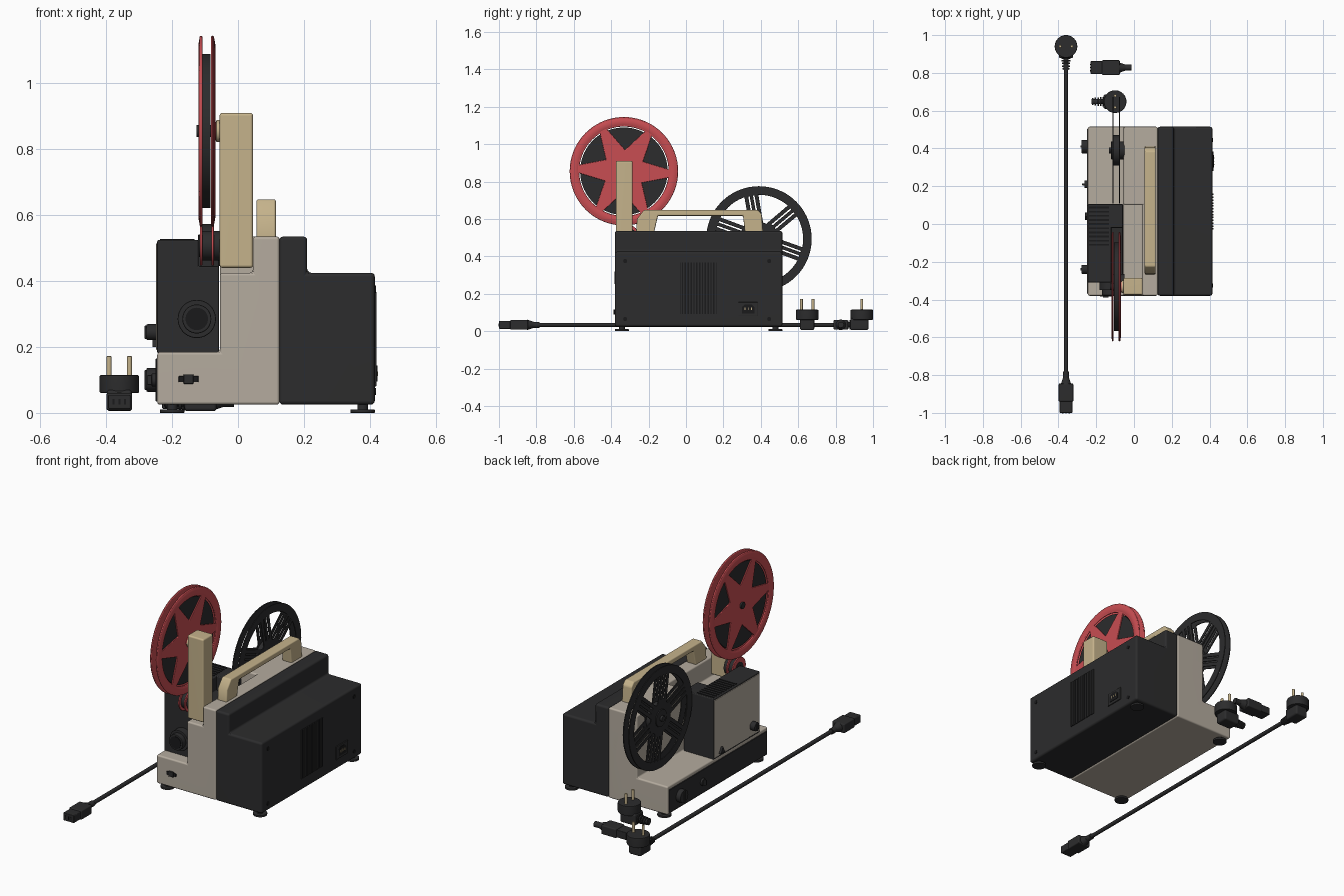
import bpy, bmesh, math
from mathutils import Matrix, Vector

if "Cube" in bpy.data.objects:
    bpy.data.objects.remove(bpy.data.objects["Cube"])

def material(name, c):
    m = bpy.data.materials.new(name)
    m.diffuse_color = (*c, 1)
    m.use_nodes = True
    m.node_tree.nodes["Principled BSDF"].inputs["Base Color"].default_value = m.diffuse_color
    return m

DARK = material("charcoal", (0.025, 0.025, 0.026))
BLACK = material("deep black", (0.010, 0.010, 0.011))
BEIGE = material("warm beige", (0.46, 0.41, 0.345))
TAN = material("cream tan", (0.56, 0.45, 0.26))
RED = material("red", (0.58, 0.075, 0.085))
FACE_X = Matrix.Rotation(math.pi/2, 4, 'Z') @ Matrix.Rotation(math.pi/2, 4, 'X')
IDENT = Matrix.Identity(4)

def finish(bm, name, mat, bevel=0, segs=3, m=IDENT):
    bmesh.ops.recalc_face_normals(bm, faces=bm.faces)
    if bevel:
        edges = [e for e in bm.edges if e.calc_face_angle(0) > 0.6]
        bmesh.ops.bevel(bm, geom=edges, offset=bevel, segments=segs, profile=0.5, affect='EDGES')
    bm.transform(m)
    me = bpy.data.meshes.new(name)
    bm.to_mesh(me)
    bm.free()
    me.materials.append(mat)
    ob = bpy.data.objects.new(name, me)
    bpy.context.collection.objects.link(ob)
    if bevel:
        ob.modifiers.new("even normals", 'WEIGHTED_NORMAL').keep_sharp = True
    return ob

def box(name, mat, x, y, z, bevel=0, m=IDENT):
    bm = bmesh.new()
    bmesh.ops.create_cube(bm, size=1)
    for v in bm.verts:
        v.co = Vector([(r[0]+r[1])/2 + c*(r[1]-r[0]) for r, c in zip((x, y, z), v.co)])
    return finish(bm, name, mat, bevel, 3, m)

def prism(name, mat, pts, axis, a, b, bevel=0):
    """Extrude a profile along an axis: pts are (x,z) for 'Y', (y,z) for 'X'."""
    bm = bmesh.new()
    put = (lambda p, d: (p[0], d, p[1])) if axis == 'Y' else (lambda p, d: (d, p[0], p[1]))
    f = bm.faces.new([bm.verts.new(put(p, a)) for p in pts])
    ext = bmesh.ops.extrude_face_region(bm, geom=[f])['geom']
    off = Vector(put((0, 0), b - a))
    bmesh.ops.translate(bm, vec=off, verts=[g for g in ext if isinstance(g, bmesh.types.BMVert)])
    return finish(bm, name, mat, bevel)

def cyl(name, mat, axis, c, r, a, b, r2=None, bevel=0, n=40, m=IDENT):
    """Cylinder along an axis from a to b; c is the other two coordinates in order."""
    bm = bmesh.new()
    bmesh.ops.create_cone(bm, cap_ends=True, segments=n, radius1=r, radius2=r if r2 is None else r2, depth=b-a)
    mid = (a+b)/2
    if axis == 'X':
        t = Matrix.Translation((mid, c[0], c[1])) @ FACE_X
    elif axis == 'Y':
        t = Matrix.Translation((c[0], mid, c[1])) @ Matrix.Rotation(-math.pi/2, 4, 'X')
    else:
        t = Matrix.Translation((c[0], c[1], mid))
    return finish(bm, name, mat, bevel, 2, m @ t)

def polar(r, deg):
    return (r*math.cos(math.radians(deg)), r*math.sin(math.radians(deg)))

def flange(name, mat, loops, loc, half, bev):
    """Flat plate with holes, facing x, from a filled 2D curve."""
    cu = bpy.data.curves.new(name, 'CURVE')
    cu.dimensions, cu.fill_mode = '2D', 'BOTH'
    cu.extrude, cu.bevel_depth, cu.bevel_resolution = half, bev, 2
    for pts in loops:
        s = cu.splines.new('POLY')
        s.points.add(len(pts)-1)
        for p, q in zip(s.points, pts):
            p.co = (*q, 0, 1)
        s.use_cyclic_u = True
    ob = bpy.data.objects.new(name, cu)
    bpy.context.collection.objects.link(ob)
    cu.materials.append(mat)
    ob.matrix_world = Matrix.Translation(loc) @ FACE_X
    bpy.ops.object.select_all(action='DESELECT')
    ob.select_set(True)
    bpy.context.view_layer.objects.active = ob
    bpy.ops.object.convert(target='MESH')

# main housing: beige half and stepped dark half
prism("beige_body", BEIGE, [(-.245, .025), (.126, .025), (.126, .535), (.045, .535), (.045, .425),
      (-.055, .425), (-.055, .185), (-.245, .185)], 'Y', -.38, .515, .009)
box("beige_rear_block", BEIGE, (-.055, .126), (.1, .515), (.3, .535), .009)
prism("dark_body", DARK, [(.125, .025), (.415, .025), (.415, .425), (.21, .425), (.21, .535), (.125, .535)],
      'Y', -.38, .515, .012)

# lamp housing with vents and side panel
prism("lamp_housing", DARK, [(-.245, .18), (-.058, .18), (-.058, .445), (-.12, .445), (-.12, .525),
      (-.245, .525)], 'Y', -.31, .105, .005)
box("lamp_housing_rear", DARK, (-.13, -.058), (-.02, .105), (.4, .525), .005)
box("lamp_side_panel", BEIGE, (-.248, -.24), (-.305, .1), (.19, .515), .002)
for i in range(10):
    y = -.115 + i*.022
    box(f"top_vent_{i}", BLACK, (-.237, -.132), (y, y+.009), (.52, .528))
cyl("lens_barrel", DARK, 'Y', (-.125, .285), .058, -.35, -.3, bevel=.004)
cyl("lens_ring", DARK, 'Y', (-.125, .285), .044, -.378, -.34, bevel=.004)
cyl("lens_glass", BLACK, 'Y', (-.125, .285), .034, -.381, -.37)

# control strip, knobs and front socket
box("control_strip", DARK, (-.25, -.24), (-.368, .503), (.035, .165), .002)
for i, (y, z, r) in enumerate([(.41, .1, .036), (-.24, .245, .024)]):
    cyl(f"knob_{i}", DARK, 'X', (y, z), r, -.278, -.24, bevel=.004)
    box(f"knob_grip_{i}", DARK, (-.283, -.26), (y-.006, y+.006), (z-r*.85, z+r*.85), .002)
cyl("small_knob", DARK, 'X', (.21, .1), .02, -.262, -.24, bevel=.003)
box("small_knob_stem", DARK, (-.275, -.25), (.205, .215), (.085, .115), .002)
prism("panel_lever", DARK, [(.02, .2), (.06, .2), (.04, .235)], 'X', -.26, -.24)
box("front_socket", BLACK, (-.18, -.12), (-.385, -.375), (.093, .112), .002)
box("front_socket_tab", DARK, (-.165, -.135), (-.388, -.375), (.088, .117), .002)

# right side: vent grille, screws, mains socket
box("side_vent_back", BLACK, (.41, .4165), (-.032, .162), (.092, .366))
for i in range(13):
    y = -.03 + i*.0152
    box(f"side_vent_slat_{i}", DARK, (.412, .42), (y, y+.008), (.092, .366))
for i, (y, z) in enumerate([(y, z) for y in (-.325, .445) for z in (.065, .375)]):
    cyl(f"screw_{i}", BLACK, 'X', (y, z), .011, .41, .418, n=16)
box("mains_socket", DARK, (.41, .42), (.28, .385), (.08, .155), .003)
prism("mains_socket_hole", BLACK, [(.3, .095), (.365, .095), (.365, .13), (.35, .143), (.315, .143), (.3, .13)],
      'X', .415, .4225)
for i in range(3):
    y = .315 + i*.0175
    box(f"mains_socket_pin_{i}", TAN, (.42, .425), (y-.002, y+.002), (.112, .126))

# feet
for i, (x, y) in enumerate([(x, y) for x in (-.2, .378) for y in (-.343, .478)]):
    cyl(f"foot_{i}", DARK, 'Z', (x, y), .037, 0, .011, bevel=.002)
    cyl(f"foot_stem_{i}", DARK, 'Z', (x, y), .016, .01, .03, n=20)

# carrying handle and reel arm
prism("handle", TAN, [(-.267, .53), (-.262, .6), (-.225, .648), (.385, .648), (.405, .625), (.412, .53),
      (.315, .53), (.305, .617), (-.15, .617), (-.17, .53)], 'X', .056, .115, .007)
box("reel_arm", TAN, (-.056, .046), (-.375, -.285), (.44, .91), .009)

# red supply reel: flanges with six pointed star, film pack
RY, RZ, RX = -.332, .855, (-.112, -.077)
loops = [[polar(.285, a*5) for a in range(72)]]
for k in range(6):
    a = 57 + 60*k
    loops.append([polar(.243, a+4+52*t/12) for t in range(13)] + [polar(.108, a+30)])
for i, x in enumerate(RX):
    flange(f"red_reel_flange_{i}", RED, loops, (x, RY, RZ), .0005, .004)
    s = -1 if i == 0 else 1
    bm = bmesh.new()   # rounded rim
    prof = [(.239, 0), (.247, .005), (.264, .008), (.281, .005), (.29, 0), (.281, -.004), (.247, -.004)]
    rings = [[bm.verts.new((*polar(r, a*5), s*h)) for r, h in prof] for a in range(72)]
    for a in range(72):
        p, q = rings[a], rings[(a+1) % 72]
        for j in range(7):
            bm.faces.new((p[j], q[j], q[(j+1) % 7], p[(j+1) % 7]))
    finish(bm, f"red_reel_rim_{i}", RED, m=Matrix.Translation((x, RY, RZ)) @ FACE_X)
cyl("film_pack", DARK, 'X', (RY, RZ), .234, -.107, -.083, n=72)
cyl("supply_spindle", DARK, 'X', (RY, RZ), .018, -.126, -.05, n=24)
cyl("supply_hub", RED, 'X', (RY, RZ), .028, -.08, -.064, n=32, bevel=.003)
cyl("supply_collar", TAN, 'X', (RY, RZ), .034, -.066, -.05, n=32, bevel=.003)

# small red film guide roller
for i, x in enumerate(RX):
    cyl(f"guide_roller_flange_{i}", RED, 'X', (-.31, .507), .06, x-.004, x+.004, bevel=.002)
    cyl(f"guide_roller_cap_{i}", DARK, 'X', (-.31, .507), .034, x-.006, x+.006)
cyl("guide_roller_core", DARK, 'X', (-.31, .507), .045, -.11, -.05)

# black take-up reel: six split spokes
TY, TZ = .39, .493
loops = [[polar(.28, a*5) for a in range(72)]]
for k in range(6):
    a = 100 + 60*k
    w1, w2 = math.degrees(.036/.238), math.degrees(.036/.088)
    outer = [polar(.238, a+w1+(60-2*w1)*t/10) for t in range(11)]
    inner = [polar(.088, a+60-w2-(60-2*w2)*t/5) for t in range(6)]
    loops.append(outer + inner)
    u, v = Vector(polar(1, a)), Vector(polar(1, a+90))
    for o in (-.013, .013):
        loops.append([u*r + v*(o+d) for r, d in ((.1, -.006), (.235, -.006), (.235, .006), (.1, .006))])
for i, x in enumerate(RX):
    flange(f"black_reel_flange_{i}", DARK, loops, (x, TY, TZ), .001, .002)
cyl("takeup_core", DARK, 'X', (TY, TZ), .08, -.112, -.077)
cyl("takeup_hub", DARK, 'X', (TY, TZ), .048, -.121, -.05, bevel=.003)
cyl("takeup_spindle", DARK, 'X', (TY, TZ), .016, -.133, -.05, n=24)

# mains leads: connector and wall plug, each made twice
def place(x, y, deg):
    return Matrix.Translation((x, y, 0)) @ Matrix.Rotation(math.radians(deg), 4, 'Z')

def connector(tag, m):
    box(f"connector_nose_{tag}", DARK, (-.034, .034), (-.1, -.03), (.012, .055), .004, m)
    box(f"connector_grip_{tag}", DARK, (-.039, .039), (-.04, .055), (.008, .06), .006, m)
    cyl(f"connector_neck_{tag}", DARK, 'Y', (0, .034), .028, .05, .085, r2=.016, n=24, m=m)
    cyl(f"connector_relief_{tag}", DARK, 'Y', (0, .034), .016, .08, .118, n=20, m=m)
    for i in range(3):
        box(f"connector_slot_{tag}_{i}", BLACK, (-.02+i*.017, -.014+i*.017), (-.102, -.09), (.025, .042), 0, m)

def plug(tag, m):
    cyl(f"plug_disc_{tag}", DARK, 'Z', (0, 0), .06, .06, .115, bevel=.005, m=m)
    box(f"plug_body_{tag}", DARK, (-.038, .038), (-.062, .035), (.005, .07), .01, m)
    cyl(f"plug_relief_{tag}", DARK, 'Y', (0, .034), .014, -.125, -.05, n=20, m=m)
    for i in range(5):
        y = -.122 + i*.014
        cyl(f"plug_rib_{tag}_{i}", DARK, 'Y', (0, .034), .019+i*.0015, y, y+.008, n=20, m=m)
    for i, x in enumerate((-.031, .031)):
        cyl(f"plug_pin_{tag}_{i}", TAN, 'Z', (x, 0), .0075, .11, .172, bevel=.002, n=20, m=m)

connector("lead", place(-.36, -.9, 0))
plug("lead", place(-.36, .94, 0))
connector("spare", place(-.13, .828, -90))
plug("spare", place(-.1, .648, -90))
cyl("mains_cable", DARK, 'Y', (-.36, .034), .011, -.8, .84, n=20)

# smooth shading with sharp edges kept
for ob in bpy.context.scene.objects:
    ob.select_set(ob.type == 'MESH')
    bpy.context.view_layer.objects.active = ob
bpy.ops.object.shade_smooth_by_angle(angle=math.radians(35))
